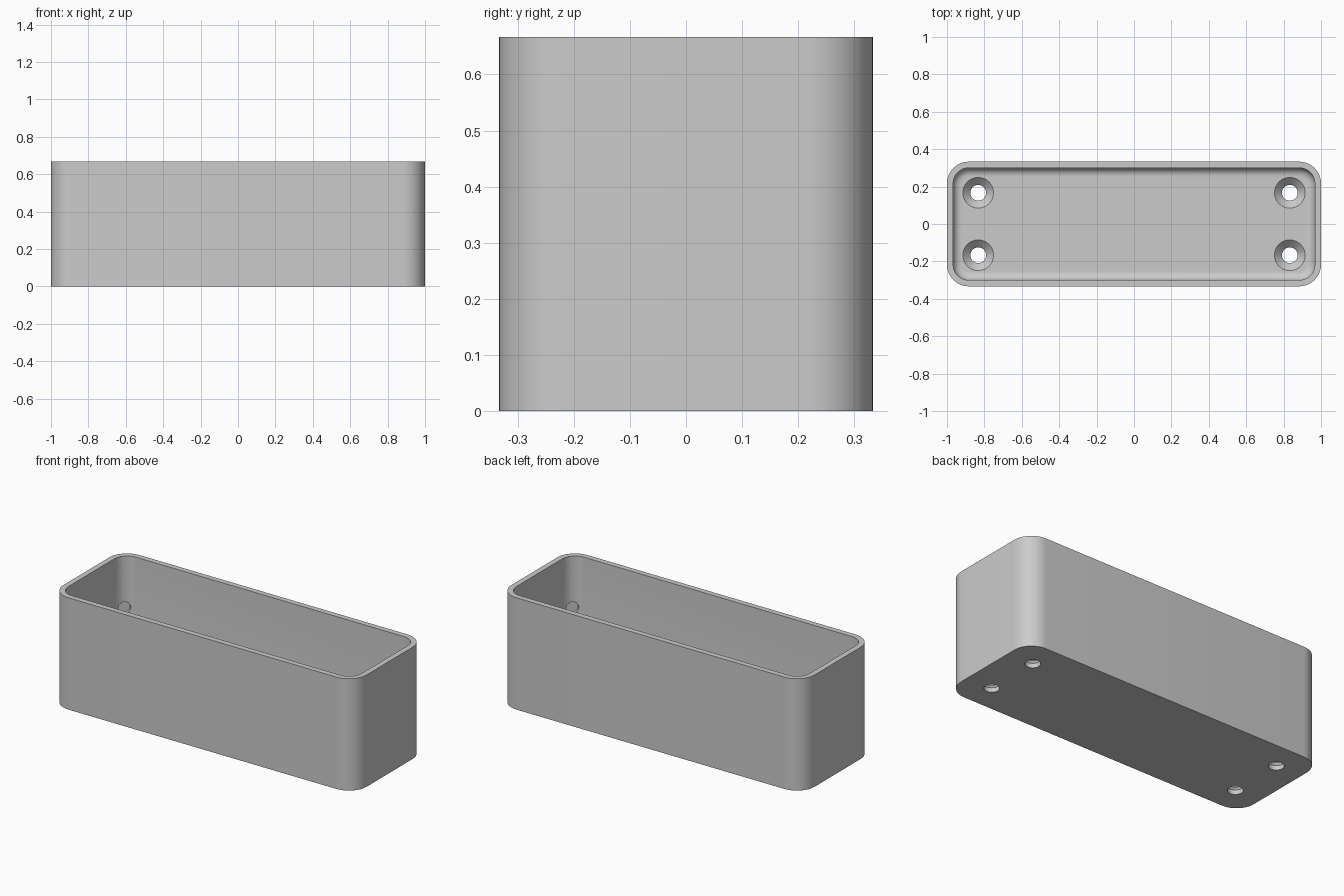
import bpy, bmesh
from math import sin, cos, pi, radians
from mathutils import Vector, Matrix

cube = bpy.data.objects.get("Cube")
if cube:
    bpy.data.objects.remove(cube, do_unlink=True)

HALF_X, HALF_Y, HEIGHT = 1.0, 1 / 3, 2 / 3
CORNER, WALL, FLOOR, FILLET = 0.117, 0.033, 0.067, 0.045
HOLE_X, HOLE_Y, HOLE_R, SINK_R = 0.833, 0.167, 0.042, 0.082

grey = bpy.data.materials.new("light_grey")
grey.use_nodes = True
colour = (0.6, 0.6, 0.6, 1)
grey.diffuse_color = colour
grey.node_tree.nodes["Principled BSDF"].inputs["Base Color"].default_value = colour


def rounded_rect(inset, z, steps=12):
    """Rounded rectangle ring, inset from the outer wall."""
    r = CORNER - inset
    points = []
    for k, (sx, sy) in enumerate([(1, 1), (-1, 1), (-1, -1), (1, -1)]):
        for i in range(steps + 1):
            a = (k + i / steps) * pi / 2
            points.append(Vector((sx * (HALF_X - CORNER) + r * cos(a),
                                  sy * (HALF_Y - CORNER) + r * sin(a), z)))
    return points


def circle(r, z, steps=48):
    return [Vector((r * cos(2 * pi * i / steps), r * sin(2 * pi * i / steps), z))
            for i in range(steps)]


def loft(name, rings, matrix=Matrix()):
    """Bridge successive rings and cap both ends."""
    bm = bmesh.new()
    loops = [[bm.verts.new(matrix @ p) for p in ring] for ring in rings]
    for a, b in zip(loops, loops[1:]):
        for i in range(len(a)):
            j = (i + 1) % len(a)
            bm.faces.new((a[i], a[j], b[j], b[i]))
    bm.faces.new(loops[0][::-1])
    bm.faces.new(loops[-1])
    bmesh.ops.recalc_face_normals(bm, faces=bm.faces[:])
    mesh = bpy.data.meshes.new(name)
    bm.to_mesh(mesh)
    bm.free()
    mesh.materials.append(grey)
    obj = bpy.data.objects.new(name, mesh)
    bpy.context.collection.objects.link(obj)
    return obj


# Open tray: outer wall, flat rim, inner wall, filleted floor
rings = [rounded_rect(0, 0), rounded_rect(0, HEIGHT), rounded_rect(WALL, HEIGHT)]
for i in range(9):
    a = i / 8 * pi / 2
    rings.append(rounded_rect(WALL + FILLET * (1 - cos(a)),
                              FLOOR + FILLET * (1 - sin(a))))
tray = loft("tray", rings)

# Countersunk screw holes and shallow round dimples in the inner corners
cutters = []
for sx in (-1, 1):
    for sy in (-1, 1):
        cutters.append(loft("screw_hole_cutter", [
            circle(HOLE_R, -0.05), circle(HOLE_R, FLOOR - SINK_R + HOLE_R),
            circle(SINK_R, FLOOR), circle(SINK_R, FLOOR + 0.03)],
            Matrix.Translation((sx * HOLE_X, sy * HOLE_Y, 0))))
        outward = Vector((sx, sy, 0)).normalized()
        reach = CORNER - WALL
        start = Vector((sx * (HALF_X - CORNER), sy * (HALF_Y - CORNER), 0.36))
        turn = outward.to_track_quat('Z', 'Y').to_matrix().to_4x4()
        cutters.append(loft("dimple_cutter", [
            circle(0.035, reach - 0.05, 24), circle(0.035, reach + 0.015, 24)],
            Matrix.Translation(start) @ turn))

bpy.ops.object.select_all(action='DESELECT')
bpy.context.view_layer.objects.active = tray
tray.select_set(True)
for cutter in cutters:
    mod = tray.modifiers.new("cut", 'BOOLEAN')
    mod.operation = 'DIFFERENCE'
    mod.solver = 'EXACT'
    mod.object = cutter
    bpy.ops.object.modifier_apply(modifier=mod.name)
for cutter in cutters:
    bpy.data.objects.remove(cutter, do_unlink=True)

bpy.ops.object.shade_smooth_by_angle(angle=radians(30))
